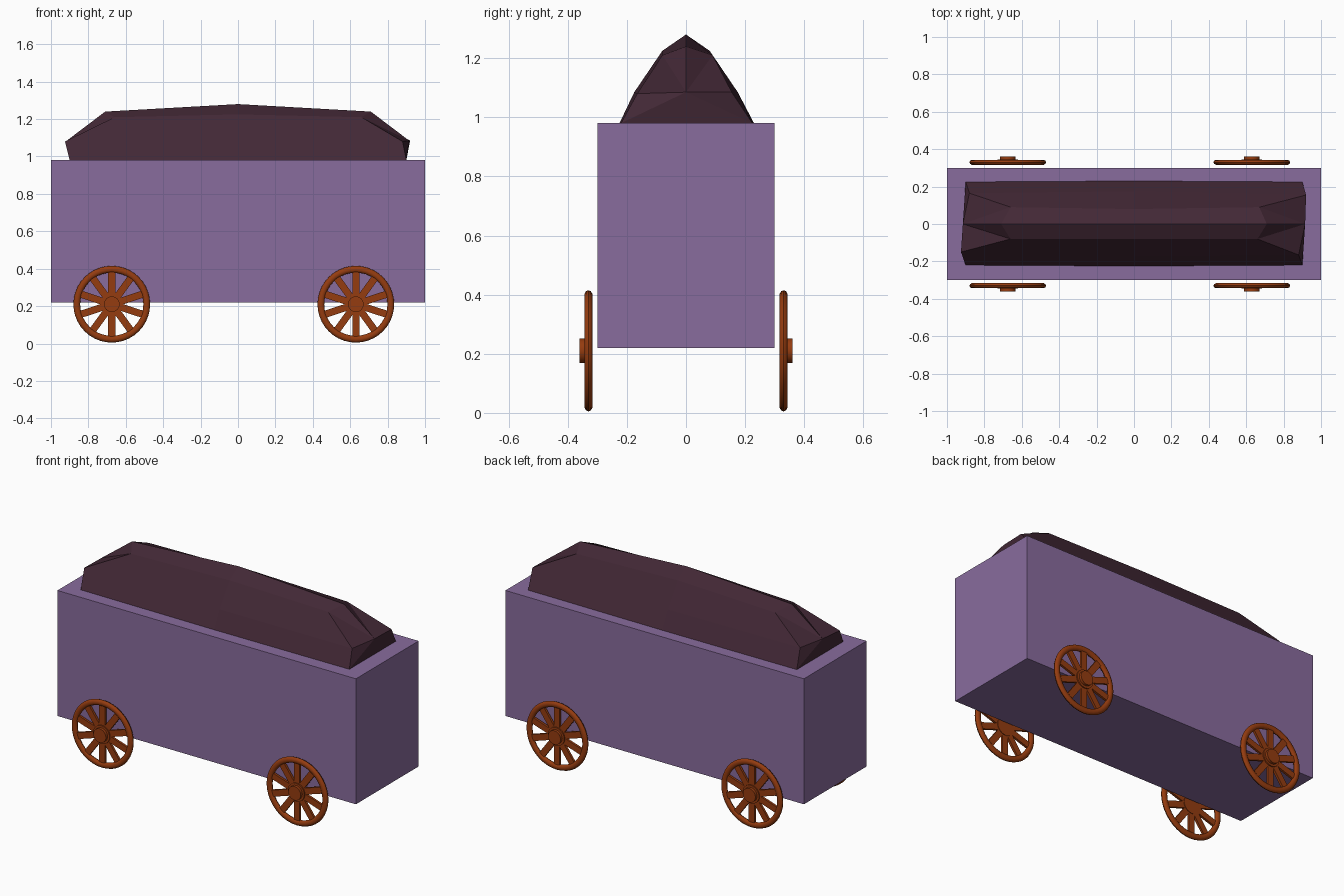
import bpy, bmesh
from math import pi, cos, sin
from mathutils import Matrix

if "Cube" in bpy.data.objects:
    bpy.data.objects.remove(bpy.data.objects["Cube"])

def material(name, rgb):
    m = bpy.data.materials.new(name)
    m.diffuse_color = (*rgb, 1)
    m.use_nodes = True
    m.node_tree.nodes["Principled BSDF"].inputs["Base Color"].default_value = m.diffuse_color
    return m

PURPLE = material("purple_paint", (0.25, 0.15, 0.34))
COAL = material("dark_load", (0.055, 0.021, 0.036))
RUST = material("rust_wheel", (0.30, 0.045, 0.005))

def finish(bm, name, mat, smooth=False):
    bmesh.ops.recalc_face_normals(bm, faces=bm.faces)
    me = bpy.data.meshes.new(name)
    bm.to_mesh(me)
    bm.free()
    me.materials.append(mat)
    ob = bpy.data.objects.new(name, me)
    bpy.context.collection.objects.link(ob)
    if smooth:
        bpy.ops.object.select_all(action='DESELECT')
        ob.select_set(True)
        bpy.context.view_layer.objects.active = ob
        bpy.ops.object.shade_smooth_by_angle(angle=0.7)
    return ob

def box(bm, size, loc, rot=Matrix.Identity(4)):
    bmesh.ops.create_cube(bm, size=1, matrix=rot @ Matrix.Translation(loc) @ Matrix.Diagonal((*size, 1)))

# wagon body
bm = bmesh.new()
box(bm, (2, 0.6, 0.76), (0, 0, 0.60))
finish(bm, "wagon_body", PURPLE)

# heaped load: seven-point cross-sections along x, ends pulled in and uneven
def section(xs, ys, zs):
    return [(x, y, z) for x, y, z in zip(xs, ys, zs)]

Y = [-0.225, -0.175, -0.08, 0, 0.08, 0.175, 0.23]
rows = [
    section([-0.90, -0.925, -0.66, -0.71, -0.66, -0.88, -0.90],
            [-0.22, -0.15, -0.08, 0, 0.09, 0.165, 0.225],
            [0.98, 1.08, 1.21, 1.24, 1.21, 1.085, 0.98]),
    section([0] * 7, Y, [0.98, 1.085, 1.225, 1.28, 1.225, 1.085, 0.98]),
    section([0.90, 0.88, 0.66, 0.71, 0.67, 0.92, 0.90],
            [-0.22, -0.165, -0.08, 0, 0.09, 0.155, 0.225],
            [0.98, 1.08, 1.21, 1.24, 1.21, 1.085, 0.98]),
]
bm = bmesh.new()
V = [[bm.verts.new(p) for p in r] for r in rows]
for a, b in zip(V, V[1:]):
    for i in range(6):
        bm.faces.new((a[i], a[i + 1], b[i + 1], b[i]))
    bm.faces.new((a[6], a[0], b[0], b[6]))
# faceted ends, split along the centre line
for r, s in ((V[0], -1), (V[2], 1)):
    mid = bm.verts.new((0.915 * s, 0, 1.085))
    base = bm.verts.new((0.90 * s, 0, 0.98))
    loop = r + [base]
    for i in range(8):
        bm.faces.new((loop[i], loop[(i + 1) % 8], mid))
finish(bm, "heaped_load", COAL)

# spoked wheel: rounded rim, flat spokes, hub cap on the outer side
def wheel(name, x, side):
    bm = bmesh.new()
    n, k = 40, 10
    rings = []
    for i in range(n):
        a = 2 * pi * i / n
        ring = []
        for j in range(k):
            b = 2 * pi * j / k
            r = 0.187 + 0.018 * cos(b)
            ring.append(bm.verts.new((r * cos(a), 0.014 * sin(b), r * sin(a))))
        rings.append(ring)
    for i in range(n):
        p, q = rings[i], rings[(i + 1) % n]
        for j in range(k):
            bm.faces.new((p[j], p[(j + 1) % k], q[(j + 1) % k], q[j]))
    for i in range(10):
        box(bm, (0.15, 0.014, 0.038), (0.105, 0, 0), Matrix.Rotation(pi / 2 + 2 * pi * i / 10, 4, 'Y'))
    for radius, y0, y1 in ((0.055, -0.01, 0.014), (0.042, 0, 0.03)):
        m = Matrix.Translation((0, side * (y0 + y1) / 2, 0)) @ Matrix.Rotation(pi / 2, 4, 'X')
        bmesh.ops.create_cone(bm, cap_ends=True, segments=24, radius1=radius, radius2=radius, depth=y1 - y0, matrix=m)
    ob = finish(bm, name, RUST, True)
    ob.location = (x, side * 0.33, 0.21)

for end, x in (("left", -0.675), ("right", 0.63)):
    for face, side in (("front", -1), ("back", 1)):
        wheel(f"{face}_{end}_wheel", x, side)
